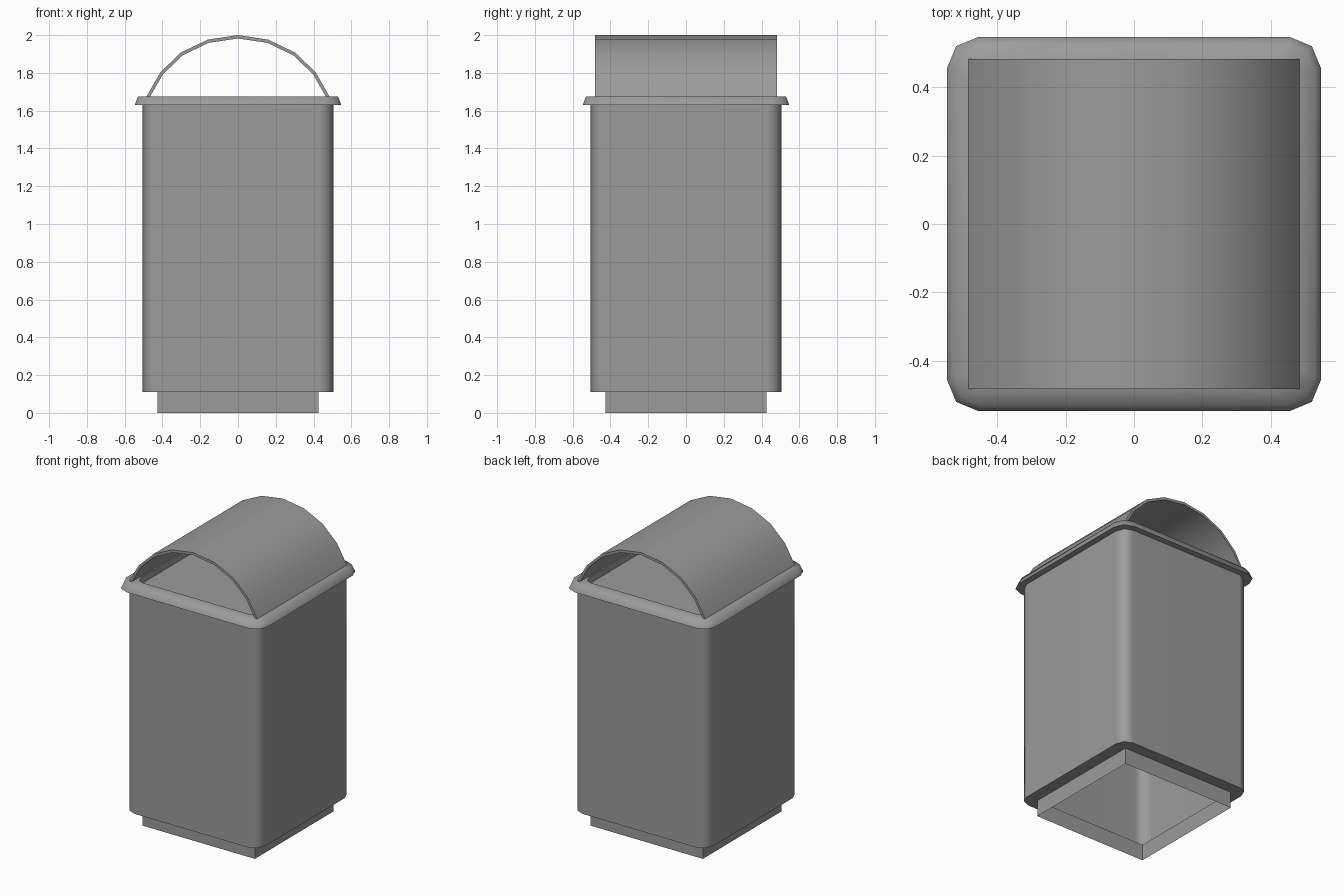
import bpy, bmesh, math

if "Cube" in bpy.data.objects:
    bpy.data.objects.remove(bpy.data.objects["Cube"])

# Dark grey shared by every part
grey = bpy.data.materials.new("dark_grey")
grey.diffuse_color = (0.33, 0.33, 0.33, 1)
grey.use_nodes = True
grey.node_tree.nodes["Principled BSDF"].inputs["Base Color"].default_value = grey.diffuse_color


def finish(name, bm, angle=50):
    bmesh.ops.recalc_face_normals(bm, faces=bm.faces)
    me = bpy.data.meshes.new(name)
    bm.to_mesh(me)
    bm.free()
    me.materials.append(grey)
    ob = bpy.data.objects.new(name, me)
    bpy.context.collection.objects.link(ob)
    bpy.ops.object.select_all(action='DESELECT')
    ob.select_set(True)
    bpy.context.view_layer.objects.active = ob
    bpy.ops.object.shade_smooth_by_angle(angle=math.radians(angle))
    return ob


def ring(bm, half, radius, z, segments=2):
    """Rounded square loop of vertices; radius 0 gives a plain square."""
    verts = []
    c = half - radius
    steps = segments if radius else 0
    for q, (sx, sy) in enumerate([(1, 1), (-1, 1), (-1, -1), (1, -1)]):
        for i in range(steps + 1):
            a = math.pi / 2 * (q + i / max(steps, 1))
            verts.append(bm.verts.new((sx * c + radius * math.cos(a),
                                       sy * c + radius * math.sin(a), z)))
    return verts


def loft(name, sections, cap_last=False, angle=50):
    """Skin a stack of (half width, corner radius, z) sections."""
    bm = bmesh.new()
    rings = [ring(bm, *s) for s in sections]
    for lo, hi in zip(rings, rings[1:]):
        n = len(lo)
        for i in range(n):
            j = (i + 1) % n
            bm.faces.new((lo[i], lo[j], hi[j], hi[i]))
    if cap_last:
        bm.faces.new(rings[-1])
    return finish(name, bm, angle)


# Base band: open square skirt
loft("base_band", [(0.425, 0, 0.0), (0.425, 0, 0.11)])

# Body: open-bottomed tube with a ledge turned in above the base
body = loft("bin_body", [(0.425, 0.01, 0.11), (0.505, 0.075, 0.11), (0.505, 0.075, 1.63)])
weighted = body.modifiers.new("flat_sides", 'WEIGHTED_NORMAL')
weighted.keep_sharp = True

# Rim: overhanging lip, softly rounded over, with a shallow recessed top plate
loft("rim", [(0.505, 0.075, 1.63), (0.547, 0.09, 1.63), (0.529, 0.08, 1.676),
             (0.455, 0.06, 1.676), (0.45, 0.055, 1.635)], cap_last=True, angle=75)

# Hood: thin eight-sided arch running front to back
half_profile = [(0.485, 1.674), (0.411, 1.803), (0.302, 1.908), (0.16, 1.976)]
outer = half_profile + [(0, 2.0)] + [(-x, z) for x, z in reversed(half_profile)]
half_inner = [(0.468, 1.67), (0.398, 1.792), (0.293, 1.893), (0.156, 1.959)]
inner = half_inner + [(0, 1.982)] + [(-x, z) for x, z in reversed(half_inner)]
bm = bmesh.new()
strips = [[bm.verts.new((x, y, z)) for x, z in prof]
          for prof, y in ((outer, -0.483), (outer, 0.483), (inner, 0.483), (inner, -0.483))]
for s in range(4):
    a, b = strips[s], strips[(s + 1) % 4]
    for i in range(len(a) - 1):
        bm.faces.new((a[i], a[i + 1], b[i + 1], b[i]))
for end in (0, -1):
    bm.faces.new([s[end] for s in strips])
finish("hood", bm)
